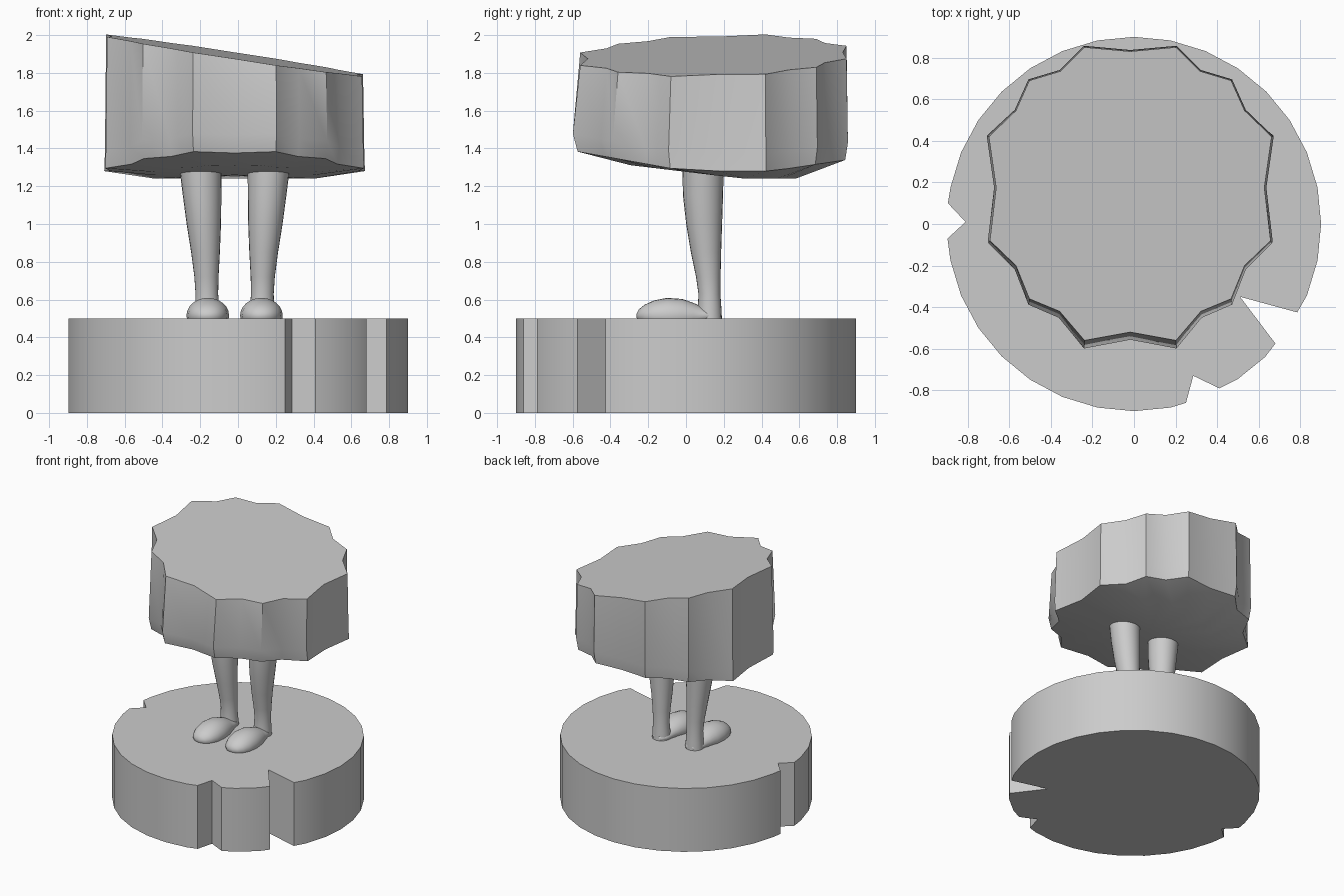
import bpy, bmesh, math

if "Cube" in bpy.data.objects:
    bpy.data.objects.remove(bpy.data.objects["Cube"])

def finish(name, bm, angle):
    bmesh.ops.recalc_face_normals(bm, faces=bm.faces)
    me = bpy.data.meshes.new(name)
    bm.to_mesh(me)
    bm.free()
    ob = bpy.data.objects.new(name, me)
    bpy.context.collection.objects.link(ob)
    bpy.ops.object.select_all(action='DESELECT')
    ob.select_set(True)
    bpy.context.view_layer.objects.active = ob
    bpy.ops.object.shade_smooth_by_angle(angle=math.radians(angle))
    return ob

def loft(name, rings, angle=40, tip=None):
    """Bridge rings of equal length; cap both ends (the first with a fan if tip is given)."""
    bm = bmesh.new()
    vs = [[bm.verts.new(p) for p in r] for r in rings]
    n = len(vs[0])
    for a, b in zip(vs, vs[1:]):
        for i in range(n):
            j = (i + 1) % n
            bm.faces.new((a[i], a[j], b[j], b[i]))
    if tip:
        t = bm.verts.new(tip)
        for i in range(n):
            bm.faces.new((vs[0][i], vs[0][(i + 1) % n], t))
    else:
        bm.faces.new(vs[0])
    bm.faces.new(vs[-1])
    return finish(name, bm, angle)

# Broken round base: arcs of a 32-sided disc joined by chipped notches
R = 0.9
def arc(k0, k1):
    return [(R * math.cos(k * math.pi / 16), R * math.sin(k * math.pi / 16))
            for k in range(k0, k1 + 1)]

outline = (arc(-2, 15) + [(-0.895, 0.1), (-0.81, 0.01), (-0.897, -0.07)] + arc(17, 25)
           + [(0.25, -0.86), (0.285, -0.73), (0.41, -0.79), (0.5, -0.745), (0.63, -0.64),
              (0.68, -0.575), (0.51, -0.35), (0.785, -0.425)])
loft("base", [[(x, y, z) for x, y in outline] for z in (0, 0.5)], 30)

# Fluted tunic, cut off by a tilted plane
half = [(0, 0.83), (0.22, 0.85), (0.335, 0.735), (0.485, 0.69), (0.55, 0.545), (0.68, 0.42),
        (0.645, 0.175), (0.675, -0.08), (0.55, -0.2), (0.485, -0.36), (0.34, -0.42),
        (0.22, -0.56), (0, -0.52)]
CX, CY = -0.018, 0.14
flutes = [(x + CX, y) for x, y in half] + [(CX - x, y) for x, y in half[-2:0:-1]]

def grow(x, y, s, front):
    return CX + (x - CX) * s, CY + (y - CY) * (s * front if y < CY else s)

def under(y):
    return 1.24 + 0.12 * max(0, 0.3 - y)

def rim(y):
    return 1.28 + 0.18 * max(0, -y) + 0.15 * max(0, y - 0.45)

inner, hem, bulge, top = [], [], [], []
for x, y in flutes:
    a = grow(x, y, 0.62, 1)
    inner.append((*a, under(a[1])))
    b = grow(x, y, 0.99, 1.03)
    if abs(x - CX) > 0.6:
        b = grow(x, y, 1.015, 1)
    hem.append((*b, rim(b[1])))
    c = grow(x, y, 1.01, 1.045)
    bulge.append((*c, rim(c[1]) + 0.09))
    top.append((x, y, 1.885 - 0.155 * x + 0.025 * y))
loft("tunic", [inner, hem, bulge, top], 45, (CX, CY, under(CY)))

# Legs and feet, one pair mirrored about the body line
LEG = [  # z, x offset, x radius, y centre, y radius
    (0.48, 0.145, 0.068, 0.125, 0.066), (0.56, 0.145, 0.064, 0.125, 0.062),
    (0.63, 0.147, 0.060, 0.124, 0.058), (0.72, 0.149, 0.064, 0.118, 0.065),
    (0.85, 0.154, 0.076, 0.106, 0.080), (1.0, 0.163, 0.091, 0.096, 0.095),
    (1.15, 0.172, 0.102, 0.090, 0.106), (1.32, 0.182, 0.113, 0.090, 0.110)]
FOOT = [  # y, half width, top height
    (-0.262, 0.015, 0.525), (-0.25, 0.05, 0.548), (-0.22, 0.08, 0.572), (-0.17, 0.103, 0.595),
    (-0.1, 0.113, 0.609), (-0.02, 0.105, 0.603), (0.04, 0.086, 0.582), (0.09, 0.074, 0.56),
    (0.15, 0.064, 0.55), (0.185, 0.035, 0.535)]
N = 24
circle = [(math.cos(2 * math.pi * i / N), math.sin(2 * math.pi * i / N)) for i in range(N)]
for side, s in (("left", -1), ("right", 1)):
    loft(side + "_leg", [[(CX + s * dx + rx * c, cy + ry * k, z) for c, k in circle]
                         for z, dx, rx, cy, ry in LEG], 60)
    loft(side + "_foot", [[(CX + s * 0.142 + w * c, y, 0.515 + (h - 0.515) * k)
                           for c, k in circle] for y, w, h in FOOT], 60)
